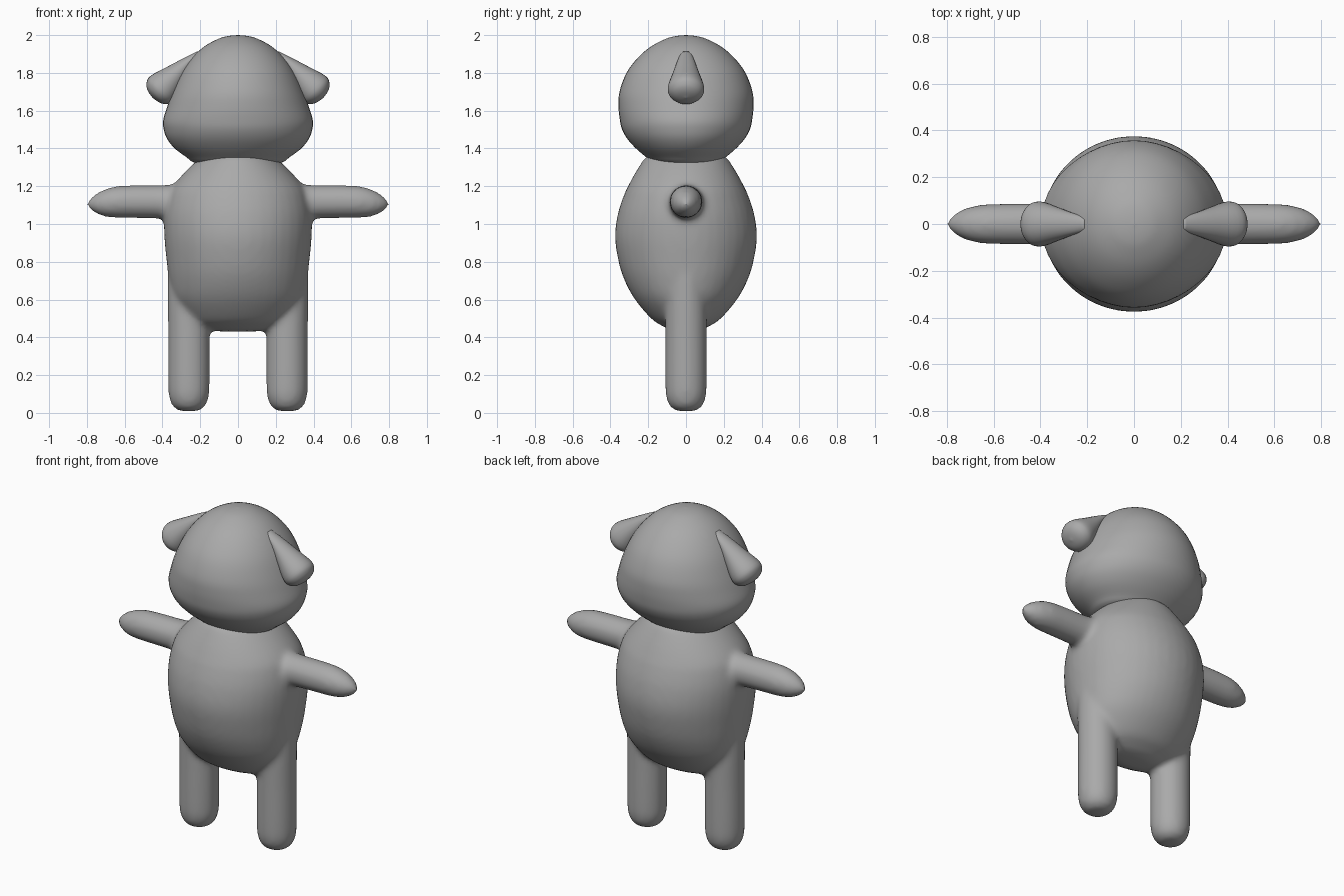
import bpy, bmesh, math
from mathutils import Vector

if "Cube" in bpy.data.objects:
    bpy.data.objects.remove(bpy.data.objects["Cube"])

fur = bpy.data.materials.new("plain grey")
fur.diffuse_color = (0.4, 0.4, 0.4, 1)
fur.use_nodes = True
fur.node_tree.nodes["Principled BSDF"].inputs["Base Color"].default_value = fur.diffuse_color


def spline(rows, steps=4):
    """Catmull-Rom interpolation through rows of numbers."""
    out = []
    for i in range(len(rows) - 1):
        a, b, c, d = (rows[max(i - 1, 0)], rows[i], rows[i + 1],
                      rows[min(i + 2, len(rows) - 1)])
        for s in range(steps):
            t = s / steps
            out.append([0.5 * (2 * q + (r - p) * t + (2 * p - 5 * q + 4 * r - w) * t * t
                        + (3 * q - p - 3 * r + w) * t ** 3)
                        for p, q, r, w in zip(a, b, c, d)])
    return out + [list(rows[-1])]


def loft(bm, rows, u, v, n=40):
    """Closed skin over ellipses given as (x, y, z, radius_u, radius_v)."""
    u, v = Vector(u), Vector(v)
    rings = []
    for x, y, z, ru, rv in spline(rows):
        ru, rv = max(ru, 0.002), max(rv, 0.002)
        rings.append([bm.verts.new(Vector((x, y, z))
                      + u * ru * math.cos(2 * math.pi * k / n)
                      + v * rv * math.sin(2 * math.pi * k / n)) for k in range(n)])
    for a, b in zip(rings, rings[1:]):
        for k in range(n):
            j = (k + 1) % n
            bm.faces.new((a[k], a[j], b[j], b[k]))
    bm.faces.new(rings[0][::-1])
    bm.faces.new(rings[-1])


def finish(name, bm):
    bmesh.ops.recalc_face_normals(bm, faces=bm.faces)
    for f in bm.faces:
        f.smooth = True
    me = bpy.data.meshes.new(name)
    bm.to_mesh(me)
    bm.free()
    me.materials.append(fur)
    ob = bpy.data.objects.new(name, me)
    bpy.context.collection.objects.link(ob)
    return ob


X, Y, Z = (1, 0, 0), (0, 1, 0), (0, 0, 1)

# Torso: z, half width, half depth
bm = bmesh.new()
torso = [(0.43, 0, 0), (0.435, 0.14, 0.07), (0.46, 0.22, 0.125), (0.5, 0.275, 0.185),
         (0.6, 0.34, 0.27), (0.7, 0.365, 0.325), (0.8, 0.378, 0.357), (0.93, 0.39, 0.376),
         (1.05, 0.39, 0.362), (1.15, 0.37, 0.33), (1.2, 0.345, 0.307), (1.26, 0.295, 0.275),
         (1.325, 0.23, 0.235), (1.355, 0.19, 0.21), (1.42, 0.1, 0.11), (1.43, 0, 0)]
loft(bm, [(0, 0, z, a, b) for z, a, b in torso], X, Y)

# Limbs, one of each per side
leg = [(0.26, 0.008, 0), (0.26, 0.012, 0.05), (0.26, 0.035, 0.085), (0.26, 0.08, 0.104),
       (0.26, 0.15, 0.11), (0.26, 0.4, 0.11), (0.262, 0.58, 0.11), (0.27, 0.75, 0.103),
       (0.285, 0.9, 0.085)]
arm = [(0.2, 1.11, 0.1), (0.34, 1.113, 0.096), (0.42, 1.117, 0.089), (0.55, 1.118, 0.087),
       (0.65, 1.116, 0.083), (0.72, 1.11, 0.067), (0.77, 1.107, 0.04), (0.79, 1.105, 0.02),
       (0.8, 1.105, 0)]
for s in (-1, 1):
    loft(bm, [(s * x, 0, z, r, r) for x, z, r in leg], X, Y, 28)
    loft(bm, [(s * x, 0, z, r, r) for x, z, r in arm], Y, Z, 28)
body = finish("body_with_limbs", bm)

# Fuse the limbs into the torso with soft joints
fuse = body.modifiers.new("fuse", 'REMESH')
fuse.mode = 'VOXEL'
fuse.voxel_size = 0.016
fuse.use_smooth_shade = True
soft = body.modifiers.new("soften", 'SMOOTH')
soft.factor = 0.5
soft.iterations = 8

# Head: z, half width, half depth
bm = bmesh.new()
head = [(1.3, 0, 0), (1.305, 0.12, 0.09), (1.325, 0.23, 0.17), (1.355, 0.275, 0.212),
        (1.4, 0.335, 0.265), (1.45, 0.375, 0.31), (1.5, 0.393, 0.338), (1.55, 0.396, 0.35),
        (1.62, 0.375, 0.357), (1.7, 0.346, 0.352), (1.8, 0.3, 0.315), (1.88, 0.243, 0.255),
        (1.94, 0.178, 0.185), (1.98, 0.105, 0.108), (1.995, 0.053, 0.054), (2.0, 0, 0)]
loft(bm, [(0, 0, z, a, b) for z, a, b in head], X, Y, 48)
finish("head", bm)

# Ears: narrow at the crown, flaring out to a rounded lower end
ear = [(0.2, 1.9, 0.02, 0.03), (0.26, 1.86, 0.03, 0.046), (0.33, 1.79, 0.061, 0.072),
       (0.4, 1.72, 0.09, 0.096), (0.43, 1.69, 0.077, 0.085), (0.446, 1.674, 0.045, 0.052),
       (0.452, 1.668, 0, 0)]
for s, side in ((-1, "left"), (1, "right")):
    bm = bmesh.new()
    loft(bm, [(s * x, 0, z, a, b) for x, z, a, b in ear], (s * 0.707, 0, 0.707), Y, 28)
    finish(side + "_ear", bm)
